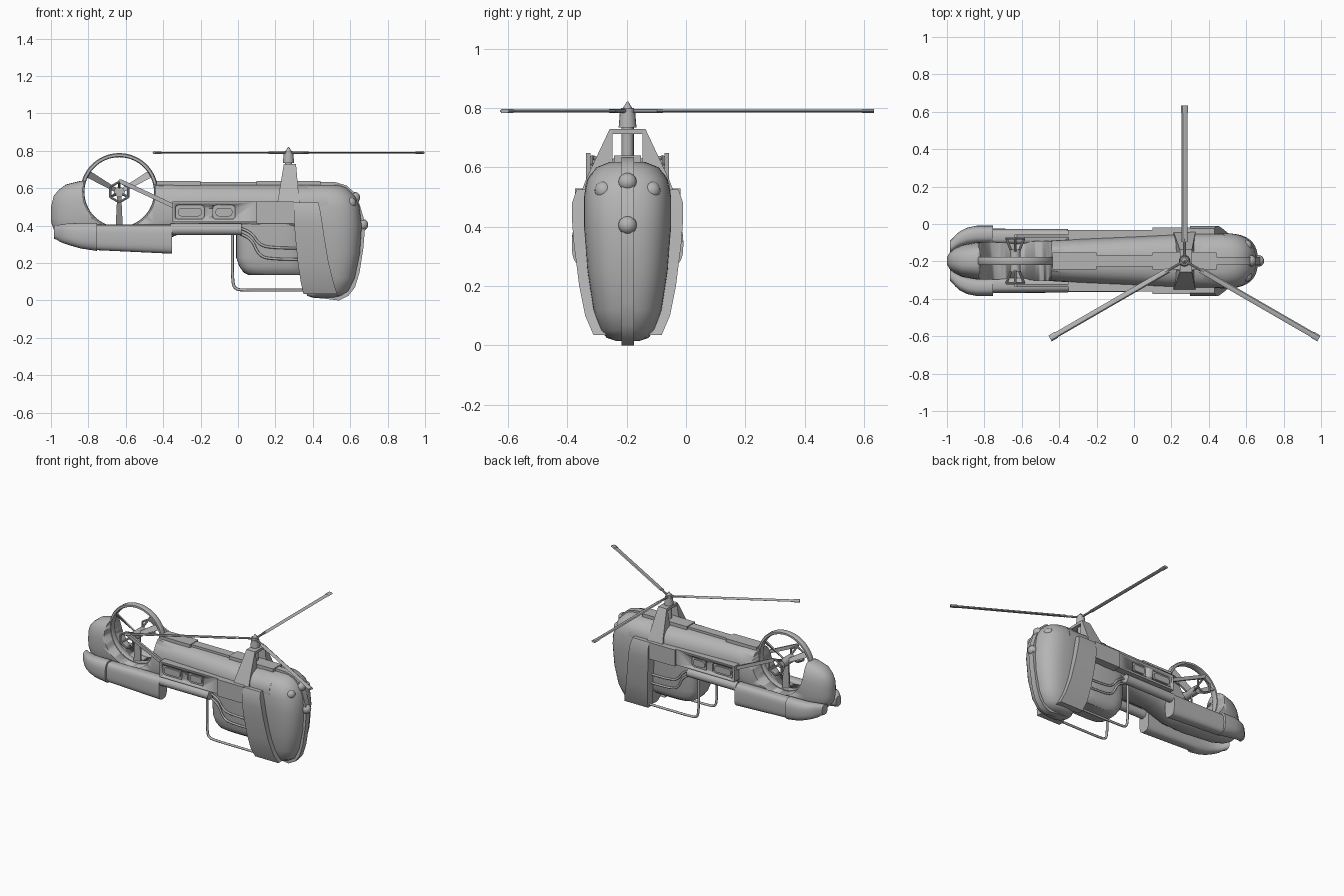
import bpy, bmesh, math
from mathutils import Vector

if "Cube" in bpy.data.objects:
    bpy.data.objects.remove(bpy.data.objects["Cube"])

CY = -0.197                      # centre plane of the hull
mat = bpy.data.materials.new("hull_grey")
mat.diffuse_color = (0.46, 0.46, 0.46, 1)
mat.use_nodes = True
mat.node_tree.nodes["Principled BSDF"].inputs["Base Color"].default_value = mat.diffuse_color


def finish(name, bm, angle=35):
    bmesh.ops.recalc_face_normals(bm, faces=bm.faces[:])
    me = bpy.data.meshes.new(name)
    bm.to_mesh(me)
    bm.free()
    ob = bpy.data.objects.new(name, me)
    bpy.context.collection.objects.link(ob)
    me.materials.append(mat)
    bpy.ops.object.select_all(action='DESELECT')
    ob.select_set(True)
    bpy.context.view_layer.objects.active = ob
    bpy.ops.object.shade_smooth_by_angle(angle=math.radians(angle))
    return ob


def skin(name, rings, angle=35):
    """Join rings of equal point count and cap both ends."""
    bm = bmesh.new()
    vs = [[bm.verts.new(p) for p in r] for r in rings]
    n = len(rings[0])
    for a, b in zip(vs, vs[1:]):
        for i in range(n):
            bm.faces.new((a[i], a[(i + 1) % n], b[(i + 1) % n], b[i]))
    bm.faces.new(vs[0])
    bm.faces.new(vs[-1])
    return finish(name, bm, angle)


def oval(n, e):
    """Unit superellipse."""
    for i in range(n):
        t = 2 * math.pi * i / n
        c, s = math.cos(t), math.sin(t)
        yield math.copysign(abs(c) ** (2 / e), c), math.copysign(abs(s) ** (2 / e), s)


def loft_x(name, secs, e=2.6, n=32):
    """Sections: x, z bottom, z top, y offset, half width."""
    return skin(name, [[(x, CY + y + w * u, (a + b) / 2 + (b - a) / 2 * v)
                        for u, v in oval(n, e)] for x, a, b, y, w in secs])


def loft_z(name, secs, e=2.6, n=40):
    """Sections: z, x start, x end, half width."""
    return skin(name, [[((a + b) / 2 + (b - a) / 2 * u, CY + w * v, z)
                        for u, v in oval(n, e)] for z, a, b, w in secs])


def slab_z(name, s, secs):
    """Boxy loft. Sections: z, x start, x end, inner y, outer y."""
    return skin(name, [[(a, CY + s * i, z), (b, CY + s * i, z), (b, CY + s * o, z),
                        (a, CY + s * o, z)] for z, a, b, i, o in secs], 20)


def box(name, x0, x1, y0, y1, z0, z1):
    return skin(name, [[(x0, CY + y0, z), (x1, CY + y0, z), (x1, CY + y1, z),
                        (x0, CY + y1, z)] for z in (z0, z1)])


def plate(name, pts, y0, y1):
    """Outline in x, z extruded along y."""
    return skin(name, [[(x, CY + y, z) for x, z in pts] for y in (y0, y1)])


def rod(name, p, q, r, r2=None, n=12):
    p, q = Vector(p), Vector(q)
    d = (q - p).normalized()
    u = d.orthogonal().normalized()
    v = d.cross(u)
    rings = []
    for c, rad in ((p, r), (q, r if r2 is None else r2)):
        rings.append([c + rad * (u * math.cos(k * math.tau / n) + v * math.sin(k * math.tau / n))
                      for k in range(n)])
    return skin(name, rings)


def pipe(name, pts, r):
    """Smooth tube through points."""
    cu = bpy.data.curves.new(name, 'CURVE')
    cu.dimensions = '3D'
    cu.bevel_depth, cu.bevel_resolution, cu.resolution_u = r, 2, 8
    sp = cu.splines.new('NURBS')
    sp.points.add(len(pts) - 1)
    for p, (x, y, z) in zip(sp.points, pts):
        p.co = (x, CY + y, z, 1)
    sp.use_endpoint_u, sp.order_u = True, 3
    ob = bpy.data.objects.new(name, cu)
    bpy.context.collection.objects.link(ob)
    cu.materials.append(mat)


def ball(name, x, y, z, r):
    bm = bmesh.new()
    bmesh.ops.create_uvsphere(bm, u_segments=20, v_segments=12, radius=r)
    bmesh.ops.translate(bm, verts=bm.verts, vec=(x, CY + y, z))
    finish(name, bm, 60)


def cut(ob, cutter):
    m = ob.modifiers.new("cut", 'BOOLEAN')
    m.operation, m.object, m.solver = 'DIFFERENCE', cutter, 'EXACT'
    cutter.hide_render = True
    cutter.hide_viewport = True


def pill(x0, x1, z0, z1, r):
    pts = []
    for cx, cz, a in ((x1 - r, z1 - r, 0), (x0 + r, z1 - r, 90), (x0 + r, z0 + r, 180), (x1 - r, z0 + r, 270)):
        for k in range(5):
            t = math.radians(a + k * 22.5)
            pts.append((cx + r * math.cos(t), cz + r * math.sin(t)))
    return pts


# hull with round opening for the side fan
FX, FZ = -0.635, 0.58
hull = loft_x("fuselage", [(-1, .42, .5, 0, .02), (-.985, .38, .56, 0, .045), (-.96, .35, .59, 0, .065),
                           (-.92, .33, .62, 0, .085), (-.84, .31, .64, 0, .1), (-.6, .29, .64, 0, .105),
                           (-.45, .3, .625, 0, .108), (-.3, .36, .62, 0, .117), (0, .37, .62, 0, .13),
                           (.3, .36, .62, 0, .145), (.48, .4, .615, 0, .145)])
cut(hull, rod("fan_opening_cutter", (FX, CY - .3, FZ), (FX, CY + .3, FZ), .195, n=64))

# nose pod, cabin and centre band
loft_z("nose_pod", [(.015, .4, .51, .04), (.025, .37, .55, .07), (.05, .36, .59, .092), (.12, .345, .625, .115),
                    (.25, .32, .652, .135), (.4, .3, .662, .147), (.5, .3, .65, .147), (.56, .3, .625, .135),
                    (.6, .31, .585, .105), (.618, .33, .54, .06)])
loft_z("cabin", [(.135, .06, .36, .08), (.15, .03, .36, .1), (.18, .008, .36, .112), (.23, -.01, .36, .12),
                 (.41, -.01, .36, .125)], e=4)
plate("nose_band", [(.42, .635), (.52, .633), (.58, .615), (.62, .58), (.645, .53), (.672, .44), (.68, .4),
                    (.67, .28), (.65, .15), (.625, .07), (.59, .025), (.54, 0), (.46, .01), (.4, .015), (.4, .3)],
      -.021, .021)
for nm, a, b, w, z in (("rear", -.435, -.2, .045, .638), ("middle", -.2, .1, .03, .634), ("front", .1, .44, .045, .64)):
    box(nm + "_spine", a, b, -w, w, .58, z)

# lamps
for x, y, z in ((.6, -.08, .522), (.6, .08, .522), (.622, 0, .55), (.665, 0, .405)):
    ball("nose_lamp", x, y, z, .031)

# paired side parts
for s in (-1, 1):
    slab_z("cheek_armour", s, [(.035, .35, .53, .07, .115), (.1, .335, .51, .08, .143), (.2, .32, .485, .1, .163),
                               (.35, .305, .46, .1, .182), (.42, .3, .45, .1, .187), (.48, .3, .44, .1, .187),
                               (.525, .3, .43, .1, .172)])
    box("shoulder_panel", .1, .3, s * .1, s * .178, .413, .528)
    side = box("window_panel", -.35, .1, s * .1, s * .165, .42, .528)
    for a, b in ((-.335, -.18), (-.135, -.015)):
        cut(side, plate("window_cutter", pill(a, b, .435, .51, .018), s * .15, s * .2))
        plate("window_bar", pill(a + .015, b - .015, .45, .495, .018), s * .14, s * .162)
    rod("side_rail", (-.36, CY + s * .135, .38), (.02, CY + s * .135, .38), .031, n=16)
    # engine nacelle and curved exhaust
    loft_x("engine_nacelle", [(-.77, .27, .405, s * .13, .042), (-.353, .25, .405, s * .125, .045)], e=3.2)
    loft_x("exhaust_pipe", [(-.755, .265, .415, s * .14, .048), (-.84, .278, .415, s * .14, .048),
                            (-.89, .292, .412, s * .132, .046), (-.93, .305, .41, s * .117, .042),
                            (-.955, .315, .405, s * .1, .037), (-.968, .325, .4, s * .088, .034),
                            (-.985, .33, .4, s * .075, .03)])
    # landing loop and cabin hoses
    pipe("landing_loop", [(.4, s * .1, .055), (.2, s * .1, .055), (.04, s * .1, .055), (-.02, s * .1, .06),
                          (-.03, s * .1, .12), (-.03, s * .1, .25), (-.03, s * .1, .38)], .008)
    for d in (0, .06):
        pipe("cabin_hose", [(0, s * .122, .39 - d / 2), (.07, s * .125, .37 - d / 2), (.11, s * .125, .3 - d),
                            (.18, s * .125, .28 - d), (.32, s * .122, .28 - d)], .007)
    # mast legs
    slab_z("mast_leg", s, [(.52, .21, .33, .05, .155), (.56, .217, .325, .05, .14), (.73, .245, .31, .05, .06)])
    # fan brace and spider struts
    plate("fan_brace", [(-.64, .645), (-.625, .648), (-.34, .515), (-.34, .49), (-.63, .625)], s * .125, s * .14)
    for k in range(6):
        t = math.radians(90 + 60 * k)
        a, b = (math.radians(90 + 60 * (k + j)) for j in (0, 1))
        p, q = [(FX + .055 * math.cos(v), CY + s * .12, FZ + .055 * math.sin(v)) for v in (a, b)]
        rod("fan_guard", p, q, .006, n=8)
        if k % 2 == 0:
            rod("fan_strut", (FX, CY, FZ), p, .007, n=8)

# duct ring
prof = [(.186, -.014), (.19, -.021), (.203, -.021), (.208, -.012), (.208, .012), (.203, .021), (.19, .021), (.186, .014)]
bm = bmesh.new()
rows = [[bm.verts.new((FX + r * math.cos(k * math.tau / 64), CY + y, FZ + r * math.sin(k * math.tau / 64)))
         for r, y in prof] for k in range(64)]
for k in range(64):
    a, b = rows[k], rows[(k + 1) % 64]
    for i in range(8):
        j = (i + 1) % 8
        bm.faces.new((a[i], a[j], b[j], b[i]))
finish("fan_duct", bm)

# fan hub and blades
rod("fan_axle", (FX, CY - .06, FZ), (FX, CY + .06, FZ), .028, n=20)
for ang in (30, 150, 270):
    d = Vector((math.cos(math.radians(ang)), 0, math.sin(math.radians(ang))))
    t = Vector((-d.z, 0, d.x))
    c = Vector((FX, CY, FZ))
    skin("fan_blade", [[c + d * r + t * (w * u) + Vector((0, .006 * v + .012 * u, 0))
                        for u, v in ((-1, -1), (1, -1), (1, 1), (-1, 1))] for r, w in ((.02, .011), (.188, .019))])

# mast, rotor hub and rotor blades
MX = 0.27
box("mast_cap", .245, .31, -.06, .06, .712, .73)
rod("mast", (MX, CY, .58), (MX, CY, .775), .02, n=20)
rod("hub_collar", (MX, CY, .735), (MX, CY, .785), .03, .026, 16)
rod("hub_disc", (MX, CY, .783), (MX, CY, .8), .022, n=20)
rod("hub_tip", (MX, CY, .798), (MX, CY, .822), .017, .002, 16)
for ang in (90, 210, 330):
    d = Vector((math.cos(math.radians(ang)), math.sin(math.radians(ang)), 0))
    t = Vector((-d.y, d.x, 0))
    c = Vector((MX, CY, .79))
    rod("blade_root", c, c + d * .12, .007, n=8)
    for nm, r0, r1, w, h in (("rotor_blade", .1, .8, .015, .005), ("blade_tip", .79, .83, .018, .007)):
        skin(nm, [[c + d * r + t * (w * u) + Vector((0, 0, h * v))
                   for u, v in ((-1, 0), (-.4, -1), (.6, -1), (1, 0), (.6, 1), (-.4, 1))] for r in (r0, r1)])
